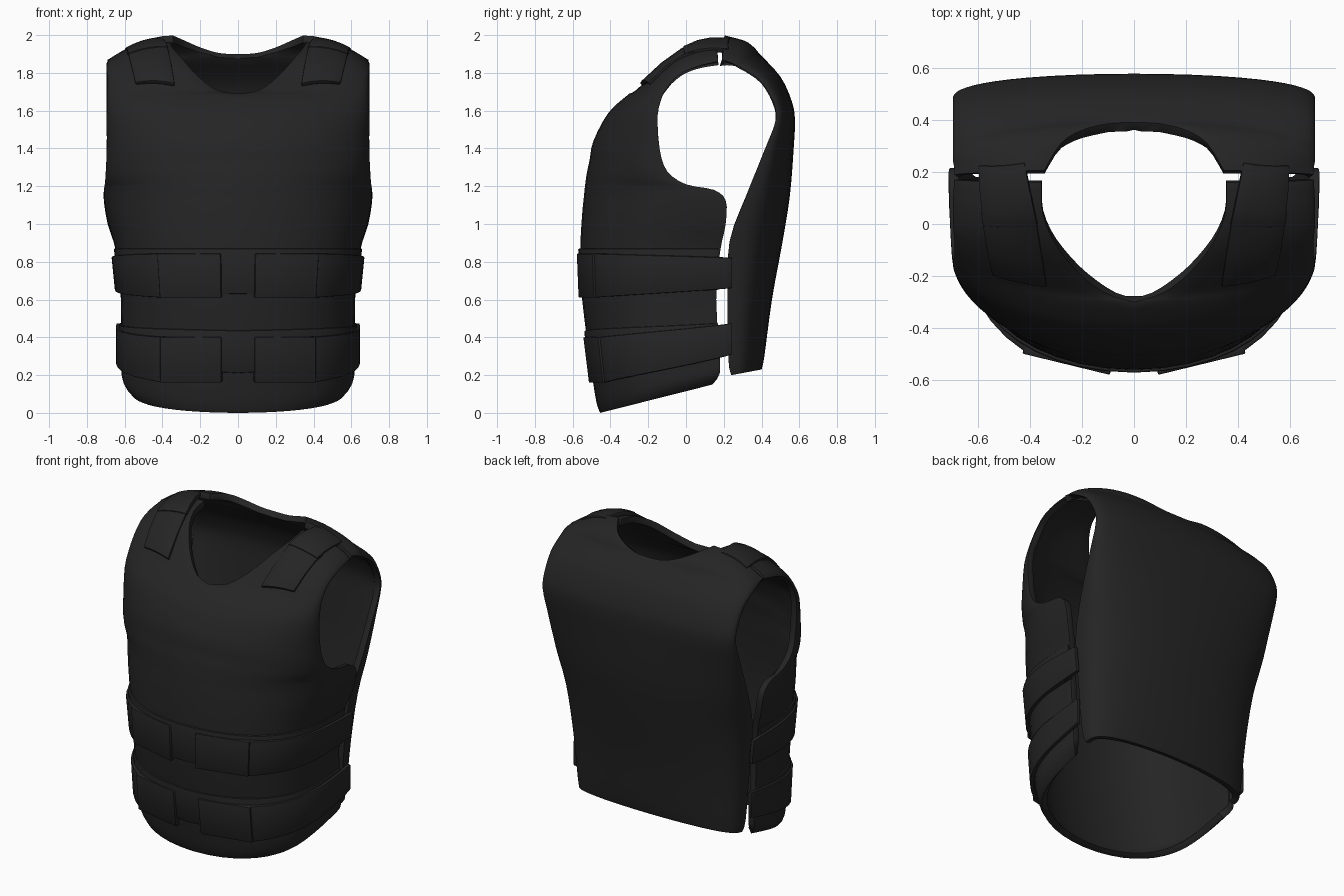
import bpy, math
from mathutils import Vector

if "Cube" in bpy.data.objects:
    bpy.data.objects.remove(bpy.data.objects["Cube"])

mat = bpy.data.materials.new("black_fabric")
mat.diffuse_color = (0.018, 0.018, 0.018, 1)
mat.use_nodes = True
mat.node_tree.nodes["Principled BSDF"].inputs["Base Color"].default_value = mat.diffuse_color
WAIST_P = .57  # roundness of the lower front


def lerp(a, b, f):
    return a + (b - a) * f


def catmull(rows, i, f, lo, hi):
    """Smooth interpolation between control rows i and i+1, within lo..hi."""
    p0, p1, p2, p3 = (rows[min(max(k, lo), hi)] for k in range(i - 1, i + 3))
    return [0.5 * (2 * b + (c - a) * f + (2 * a - 5 * b + 4 * c - d) * f * f
                   + (3 * b - a - 3 * c + d) * f ** 3)
            for a, b, c, d in zip(p0, p1, p2, p3)]


def row_point(row, s):
    """Point on a rounded cross-section, s=0 inner edge, s=1 outer edge."""
    xi, yi, zi, xo, yo, zo, p = row
    t = math.pi / 2 * (1 - (1 - s) ** 2)
    g = max(math.cos(t), 0) ** p
    return Vector((lerp(max(xi, 0), xo, math.sin(t)), lerp(yo, yi, g), lerp(zo, zi, g)))


def sheet(name, grid, thick, bevel, flip=False):
    """Mirrored, thickened, softly bevelled sheet from a grid of points."""
    m = len(grid[0])
    faces = []
    for r in range(len(grid) - 1):
        for c in range(m - 1):
            q = [r * m + c, r * m + c + 1, (r + 1) * m + c + 1, (r + 1) * m + c]
            faces.append(q[::-1] if flip else q)
    me = bpy.data.meshes.new(name)
    me.from_pydata([tuple(p) for row in grid for p in row], [], faces)
    me.materials.append(mat)
    ob = bpy.data.objects.new(name, me)
    bpy.context.collection.objects.link(ob)
    ob.modifiers.new("mirror", 'MIRROR')
    so = ob.modifiers.new("solid", 'SOLIDIFY')
    so.thickness, so.offset = thick, -1
    be = ob.modifiers.new("bevel", 'BEVEL')
    be.width, be.segments, be.limit_method = bevel, 2, 'ANGLE'
    be.angle_limit = math.radians(50)
    bpy.ops.object.select_all(action='DESELECT')
    ob.select_set(True)
    bpy.context.view_layer.objects.active = ob
    bpy.ops.object.convert(target='MESH')
    bpy.ops.object.shade_smooth_by_angle(angle=math.radians(40))


def panel(name, rows, flip=False, sub=3, cols=18):
    """Body panel; the curve breaks where the neckline leaves the centre."""
    neck = max(i for i, r in enumerate(rows) if r[0] == 0)
    fine = []
    for i in range(len(rows) - 1):
        lo, hi = (0, neck) if i < neck else (neck, len(rows) - 1)
        fine += [catmull(rows, i, k / sub, lo, hi) for k in range(sub)]
    fine.append(rows[-1])
    sheet(name, [[row_point(r, c / cols) for c in range(cols + 1)] for r in fine],
          0.04, 0.012, flip)


# Rows: inner x, y, z, outer x, y, z, roundness
panel("front_panel", [
    (0, -.455, .0, .57, .14, .15, WAIST_P),
    (0, -.475, .06, .61, .175, .20, WAIST_P),
    (0, -.50, .22, .62, .18, .28, WAIST_P),
    (0, -.55, .60, .62, .16, .60, WAIST_P),
    (0, -.56, .85, .645, .18, .85, WAIST_P),
    (0, -.55, 1.05, .69, .21, 1.0, .62),
    (0, -.54, 1.15, .71, .21, 1.12, .66),
    (0, -.535, 1.20, .71, .15, 1.18, .70),
    (0, -.525, 1.27, .705, 0, 1.21, .82),
    (0, -.51, 1.34, .70, -.10, 1.28, .96),
    (0, -.49, 1.44, .695, -.14, 1.40, 1.05),
    (0, -.41, 1.59, .695, -.15, 1.58, 1.05),
    (0, -.30, 1.69, .69, -.125, 1.68, 1),
    (.11, -.265, 1.708, .69, -.10, 1.72, 1),
    (.21, -.19, 1.78, .69, -.06, 1.77, 1),
    (.30, -.08, 1.88, .695, 0, 1.81, 1.1),
    (.35, .04, 1.94, .695, .08, 1.84, 1.3),
    (.355, .16, 1.965, .69, .17, 1.86, 1.5)])

panel("back_panel", [
    (0, .40, .23, .575, .24, .20, .62),
    (0, .415, .30, .59, .225, .28, .62),
    (0, .455, .60, .615, .22, .60, .62),
    (0, .51, .90, .645, .23, .90, .62),
    (0, .55, 1.15, .675, .32, 1.15, .65),
    (0, .57, 1.40, .69, .42, 1.40, .7),
    (0, .577, 1.55, .695, .475, 1.55, .75),
    (0, .56, 1.65, .695, .46, 1.65, .75),
    (0, .50, 1.78, .695, .39, 1.76, .75),
    (0, .39, 1.90, .695, .31, 1.815, .9),
    (.10, .385, 1.905, .695, .28, 1.833, 1),
    (.20, .36, 1.935, .695, .245, 1.85, 1.1),
    (.28, .31, 1.97, .69, .215, 1.862, 1.5),
    (.345, .205, 1.998, .69, .19, 1.87, 2.2)], flip=True)


def waist(z, s, d, yo):
    """Point on the lower front body, pushed out by d."""
    if z < .6:
        yi, xo = lerp(-.5, -.55, (z - .2) / .4), .62
    else:
        yi, xo = lerp(-.55, -.56, (z - .6) / .25), lerp(.62, .645, (z - .6) / .25)
    row = (0, yi, z, xo, yo, z, WAIST_P)
    p = row_point(row, s)
    t = row_point(row, min(s + .01, 1)) - row_point(row, max(s - .01, 0))
    n = Vector((t.y, -t.x, 0)).normalized() if s > 0 else Vector((0, -1, 0))
    return p + n * d


def ribbon(name, s0, s1, lo, hi, d, yo, thick, cols):
    """Strip around the waist between two sloping heights."""
    grid = []
    for k in (0, .5, 1):
        row = []
        for c in range(cols + 1):
            f = c / cols
            z = lerp(lerp(lo[0], lo[1], f), lerp(hi[0], hi[1], f), k)
            row.append(waist(z, lerp(s0, s1, f), lerp(d[0], d[1], f), yo))
        grid.append(row)
    sheet(name, grid, thick, .006)


# Waist bands, front pads and side straps
for tag, band_lo, band_hi, lo, hi in (
        ("upper", (.63, .65), (.87, .87), (.61, .66), (.843, .82)),
        ("lower", (.21, .32), (.435, .475), (.16, .31), (.40, .475))):
    ribbon(tag + "_waist_band", 0, 1, band_lo, band_hi, (.010, .010), .17, .02, 18)
    ribbon(tag + "_front_pad", .046, .247, (lo[0], lo[0]), (hi[0], hi[0]),
           (.024, .046), .2, .035, 1)
    ribbon(tag + "_side_strap", .24, 1, lo, hi, (.04, .024), .245, .025, 12)


def shoulder(name, inner, outer, thick):
    """Ribbon over the shoulder, arched between its two edges."""
    grid = []
    for a, b in zip(inner, outer):
        a, b = Vector(a), Vector(b)
        grid.append([a.lerp(b, k / 4) + Vector((0, -.006, .012)) * (1 - (k / 2 - 1) ** 2)
                     for k in range(5)])
    sheet(name, grid, thick, .006)


# Shoulder pads and overlapping straps
shoulder("shoulder_pad",
         [(.335, -.245, 1.745), (.352, -.13, 1.85), (.37, -.02, 1.93), (.38, .04, 1.962)],
         [(.545, -.20, 1.75), (.565, -.11, 1.835), (.58, -.02, 1.895), (.59, .04, 1.912)], .025)
shoulder("shoulder_strap",
         [(.37, -.01, 1.942), (.385, .06, 1.974), (.40, .13, 1.988), (.42, .235, 1.988)],
         [(.582, -.01, 1.905), (.588, .06, 1.925), (.595, .13, 1.933), (.60, .225, 1.93)], .03)
